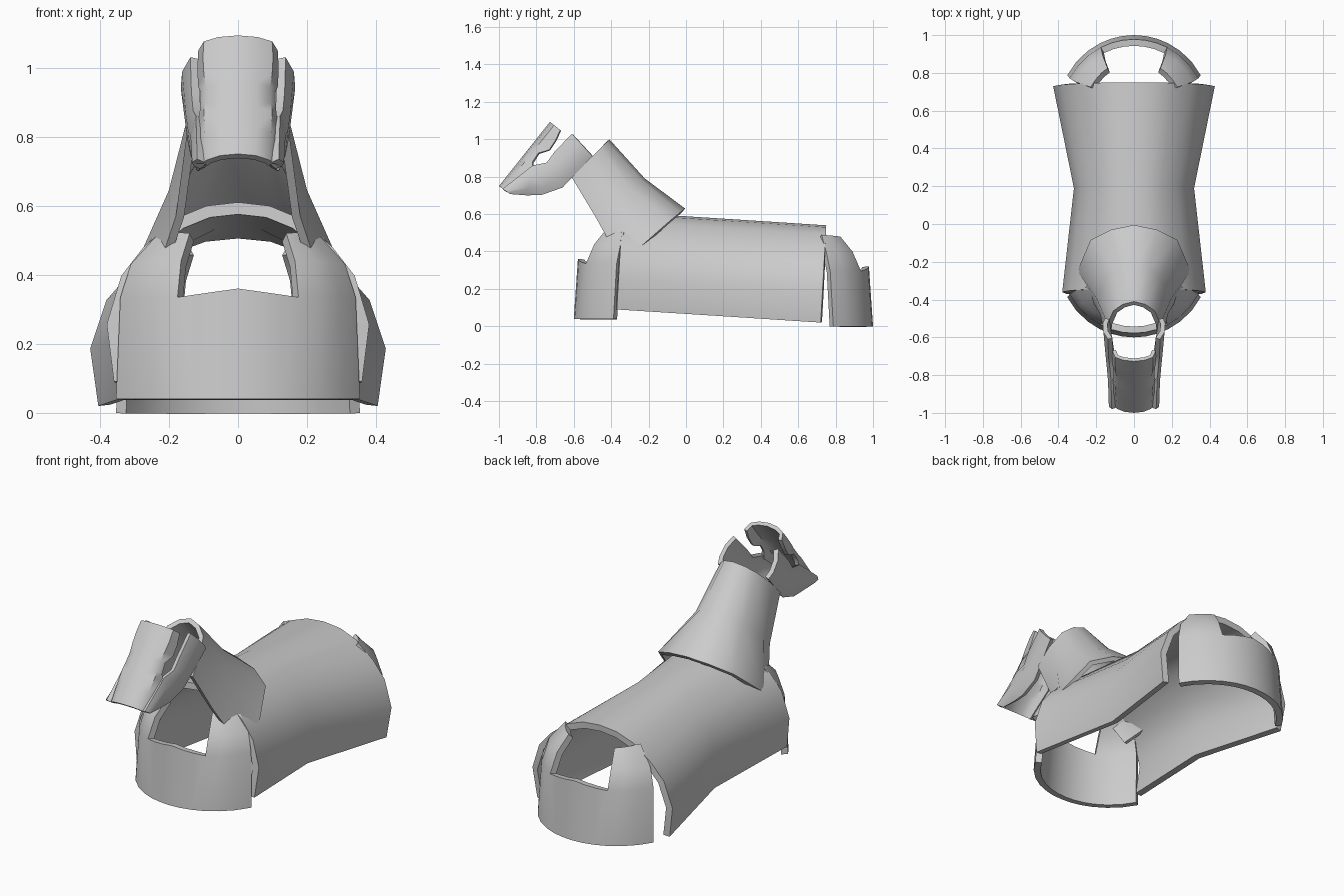
import bpy, bmesh, math
from mathutils import Vector

if "Cube" in bpy.data.objects:
    bpy.data.objects.remove(bpy.data.objects["Cube"])


def shell(name, grids, centre, thick):
    """Half-shell from grids of points, mirrored across x and thickened inwards."""
    bm = bmesh.new()
    for rows in grids:
        vs = [[bm.verts.new(p) for p in row] for row in rows]
        for a, b in zip(vs, vs[1:]):
            for i in range(len(a) - 1):
                bm.faces.new((a[i], a[i + 1], b[i + 1], b[i]))
    bmesh.ops.remove_doubles(bm, verts=bm.verts, dist=1e-4)
    bm.normal_update()
    c = Vector(centre)
    out = sum(f.normal.dot(f.calc_center_median() - c) * f.calc_area() for f in bm.faces)
    if out < 0:
        bmesh.ops.reverse_faces(bm, faces=bm.faces[:])
    me = bpy.data.meshes.new(name)
    bm.to_mesh(me)
    bm.free()
    ob = bpy.data.objects.new(name, me)
    bpy.context.collection.objects.link(ob)
    mir = ob.modifiers.new("mirror", 'MIRROR')
    mir.use_clip = True
    sol = ob.modifiers.new("thickness", 'SOLIDIFY')
    sol.thickness = thick
    sol.offset = -1
    bpy.ops.object.select_all(action='DESELECT')
    ob.select_set(True)
    bpy.context.view_layer.objects.active = ob
    bpy.ops.object.convert(target='MESH')
    bpy.ops.object.shade_smooth_by_angle(angle=math.radians(40))
    return ob


# Body cover: one arch profile lofted through front, waist and rear
arch = [(0, 1), (.24, .98), (.47, .91), (.72, .75), (.89, .59), (1, .32), (.945, 0)]
body = [[(w * px, y + .03 * pz, zb + .52 * pz) for px, pz in arch]
        for w, y, zb in [(.38, -.37, .09), (.318, .18, .055), (.428, .72, .02)]]
shell("body_cover", [body], (0, .2, .1), .035)

# Neck guard: open arch, flaring down to the shoulders
neck = [
    [(0, -.41, 1.0), (.06, -.425, .985), (.11, -.46, .95), (.14, -.53, .88), (.15, -.61, .795)],
    [(0, -.22, .79), (.08, -.235, .778), (.145, -.29, .73), (.2, -.39, .645), (.18, -.475, .57)],
    [(0, -.005, .63), (.12, -.03, .61), (.23, -.085, .565), (.3, -.25, .42), (.25, -.36, .36)],
]
shell("neck_guard", [neck], (0, -.4, .6), .025)


# Chest and rump guards: curved band with two side tabs, the rump one reversed
def end_guard(name, to_world):
    angles = [math.radians(a) for a in (0, 9, 18, 27, 38, 50, 62)]
    n = len(angles) - 1
    bottom = [(.4 * math.sin(a), -.2 - .4 * math.cos(a), .04) for a in angles]
    top = [(.386 * math.sin(a), -.188 - .39 * math.cos(a), .36 - .025 * min(i / 3, 1))
           for i, a in enumerate(angles)]
    tab = [top[3:],
           [(.165, -.49, .44), (.222, -.465, .44), (.275, -.415, .435), (.31, -.352, .43)],
           [(.14, -.425, .52), (.172, -.4, .523), (.203, -.365, .526), (.23, -.325, .53)]]
    grids = [[[to_world(p) for p in row] for row in g] for g in ([bottom, top], tab)]
    shell(name, grids, to_world((0, -.2, .2)), .035)


end_guard("chest_guard", lambda p: p)
end_guard("rump_guard", lambda p: (p[0], .4 - p[1], p[2] - .04))

# Face plate: arch along the nose, side edges notched for the eyes
face = []
for t, depth, w in [(0, .045, .105), (.1, .065, .112), (.18, .085, .115), (.215, .06, .11),
                    (.27, .055, .108), (.32, .09, .115), (.38, .085, .118), (.44, .07, .115)]:
    face.append([(x * w, -1 + .62 * t + .78 * d, .75 + .78 * t - .62 * d)
                 for x, d in [(0, 0), (.5, .008), (.86, .028), (1, depth)]])
shell("face_plate", [face], (0, -.75, .8), .02)

# Cheek plates: bowed plates with a scooped eye edge, lower edge curling in
upper = [(.118, -.98, .735), (.122, -.82, .86), (.13, -.745, .875), (.135, -.705, .93), (.138, -.61, 1.03)]
lower = [(.11, -.94, .707), (.115, -.85, .70), (.12, -.77, .703), (.13, -.66, .742), (.155, -.5, .91)]
cheek = []
for u, l in zip(upper, lower):
    row = [u]
    for f, bow in [(.35, .018), (.75, .015)]:
        p = Vector(u).lerp(Vector(l), f)
        row.append((p.x + bow, p.y, p.z))
    cheek.append(row + [l])
shell("cheek_plates", [cheek], (0, -.75, .82), .025)
